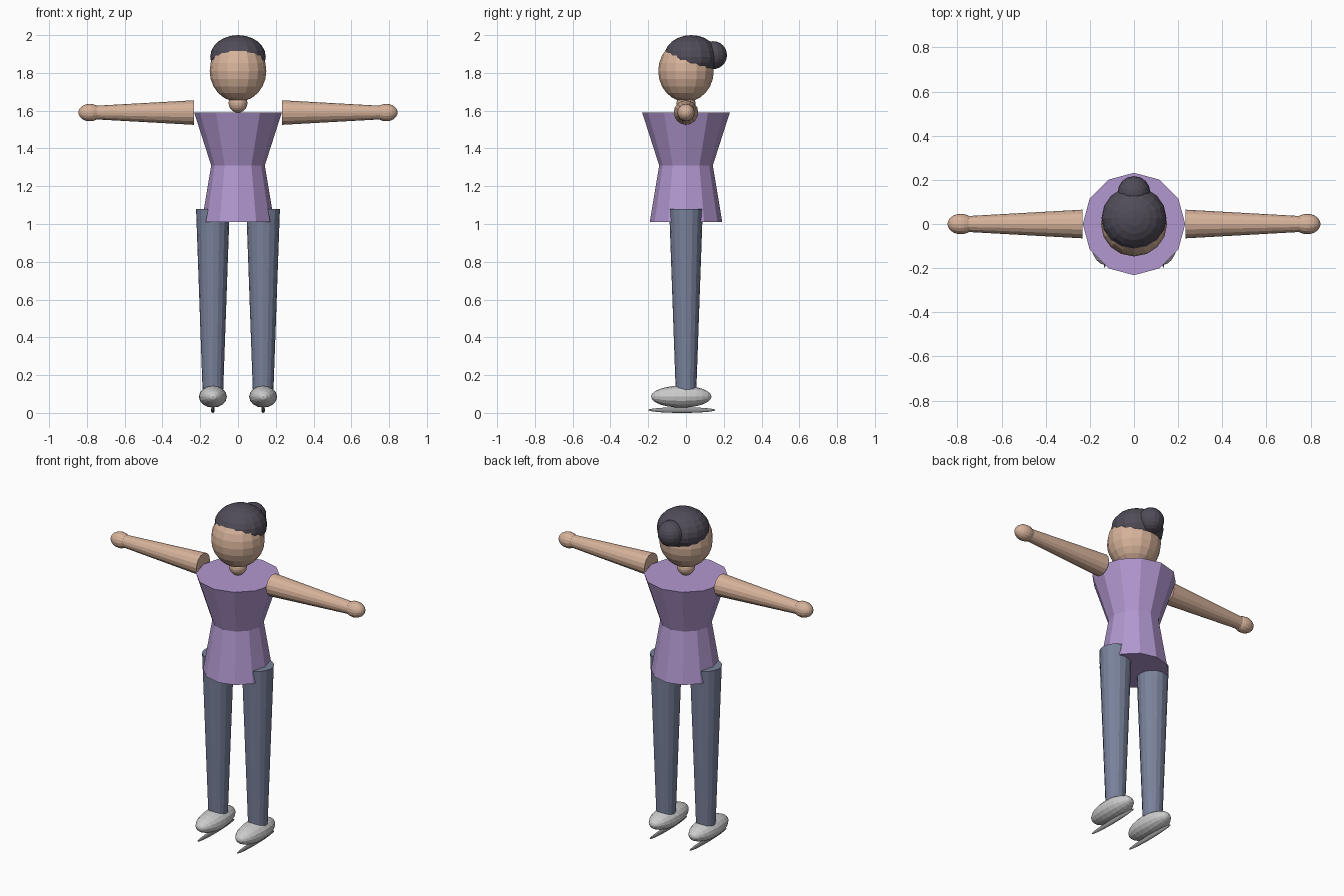
import bpy
import bmesh
import math
from mathutils import Matrix, Vector

cube = bpy.data.objects.get("Cube")
if cube:
    bpy.data.objects.remove(cube, do_unlink=True)


def material(name, rgb):
    """Flat colour given as 0-255 sRGB, stored as linear."""
    lin = [((c / 255 + 0.055) / 1.055) ** 2.4 for c in rgb] + [1.0]
    m = bpy.data.materials.new(name)
    m.use_nodes = True
    m.diffuse_color = lin
    bsdf = m.node_tree.nodes["Principled BSDF"]
    bsdf.inputs["Base Color"].default_value = lin
    bsdf.inputs["Roughness"].default_value = 0.8
    return m


SKIN = material("skin", (214, 178, 154))
HAIR = material("dark_hair", (80, 76, 88))
SHIRT = material("lilac_shirt", (178, 152, 208))
JEANS = material("slate_trousers", (122, 130, 156))
BOOT = material("pale_grey_boot", (204, 204, 204))
STEEL = material("steel_blade", (150, 150, 152))


def finish(name, bm, mat):
    bmesh.ops.recalc_face_normals(bm, faces=bm.faces)
    mesh = bpy.data.meshes.new(name)
    bm.to_mesh(mesh)
    bm.free()
    mesh.materials.append(mat)
    ob = bpy.data.objects.new(name, mesh)
    bpy.context.collection.objects.link(ob)
    return ob


def ellipsoid(name, center, radii, mat, segments=16, rings=12, turn=None):
    bm = bmesh.new()
    bmesh.ops.create_uvsphere(bm, u_segments=segments, v_segments=rings, radius=1)
    if turn:
        bm.transform(turn)
    bm.transform(Matrix.Translation(center) @ Matrix.Diagonal((*radii, 1)))
    return finish(name, bm, mat)


def lathe(name, profile, mat, sides=12, place=Matrix()):
    """Capped solid of revolution from (radius, height) pairs."""
    bm = bmesh.new()
    loops = []
    for r, z in profile:
        loops.append([bm.verts.new((r * math.cos(a), r * math.sin(a), z))
                      for a in (2 * math.pi * i / sides for i in range(sides))])
    for low, high in zip(loops, loops[1:]):
        for i in range(sides):
            j = (i + 1) % sides
            bm.faces.new((low[i], low[j], high[j], high[i]))
    bm.faces.new(loops[0])
    bm.faces.new(loops[-1])
    bm.transform(place)
    return finish(name, bm, mat)


# Head, hair and neck
ellipsoid("head", (0, 0, 1.81), (0.15, 0.147, 0.163), SKIN)
ellipsoid("neck", (0, 0, 1.64), (0.05, 0.05, 0.05), SKIN)
ellipsoid("hair_cap", (0, 0.027, 1.885), (0.147, 0.143, 0.115), HAIR)
ellipsoid("hair_bun", (0, 0.143, 1.894), (0.074, 0.074, 0.074), HAIR)

# Flared shirt with a narrow waist
lathe("shirt", [(0.192, 1.01), (0.142, 1.31), (0.232, 1.59)], SHIRT)

for side, s in (("left", 1), ("right", -1)):
    # Arm stretched sideways, with a rounded hand
    sideways = Matrix.Translation((0, 0, 1.59)) @ Matrix.Rotation(s * math.pi / 2, 4, 'Y')
    lathe(side + "_arm", [(0.065, 0.233), (0.034, 0.79)], SKIN, 16, sideways)
    ellipsoid(side + "_hand", (s * 0.785, 0, 1.59), (0.06, 0.046, 0.046), SKIN,
              turn=Matrix.Rotation(math.pi / 2, 4, 'Y'))

    # Tapered trouser leg
    lathe(side + "_leg", [(0.054, 0.10), (0.089, 1.08)], JEANS, 16,
          Matrix.Translation((s * 0.133, 0, 0)))

    # Skate boot and its thin blade
    along = Matrix.Rotation(math.pi / 2, 4, 'X')
    ellipsoid(side + "_boot", (s * 0.133, -0.025, 0.086), (0.074, 0.16, 0.058), BOOT, turn=along)
    ellipsoid(side + "_blade", (s * 0.133, -0.022, 0.015), (0.01, 0.178, 0.015), STEEL, turn=along)
